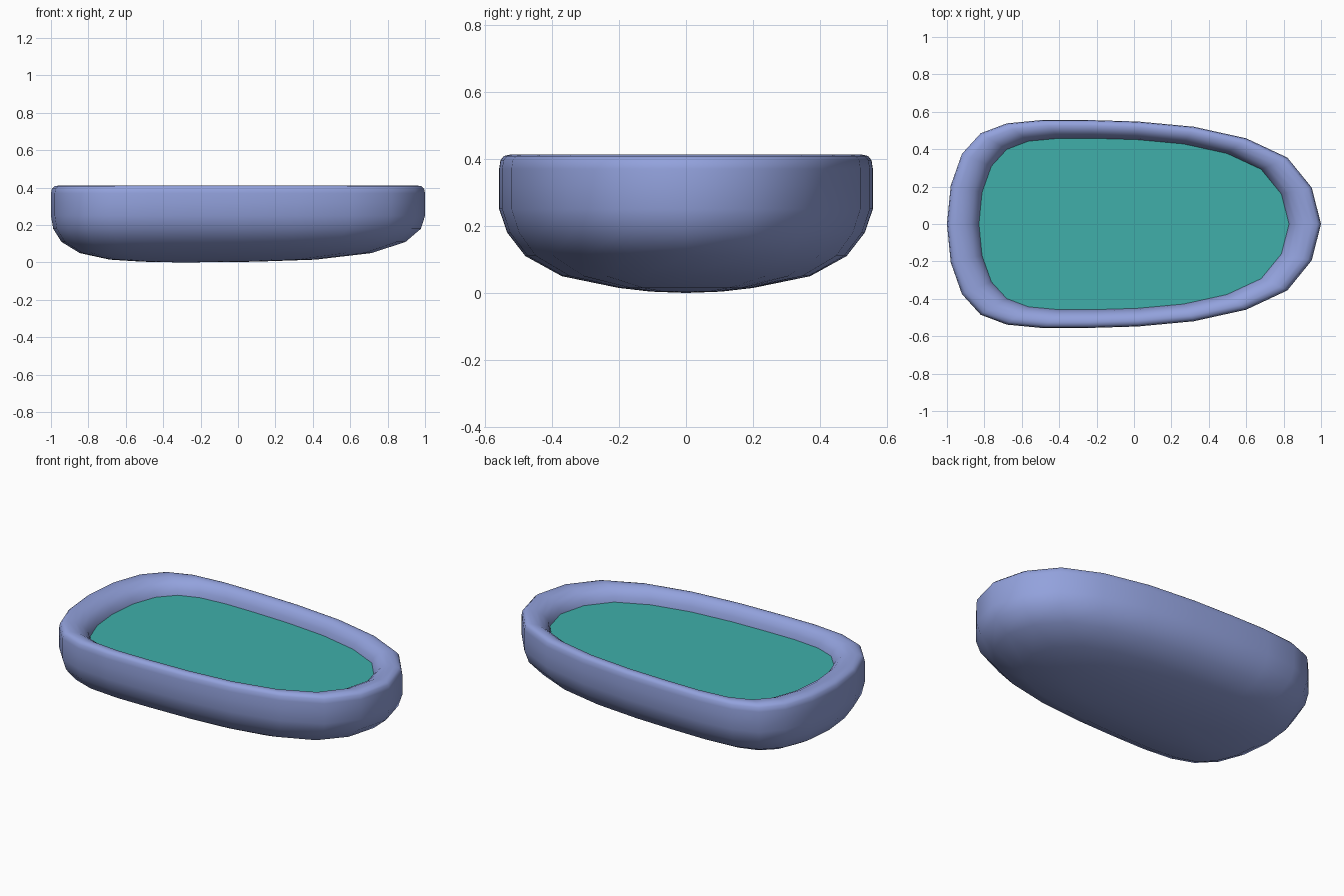
import bpy, bmesh

if "Cube" in bpy.data.objects:
    bpy.data.objects.remove(bpy.data.objects["Cube"])

def material(name, color):
    m = bpy.data.materials.new(name)
    m.diffuse_color = (*color, 1)
    m.use_nodes = True
    m.node_tree.nodes["Principled BSDF"].inputs["Base Color"].default_value = m.diffuse_color
    return m

blue = material("soft blue", (0.29, 0.36, 0.72))
teal = material("teal", (0.05, 0.43, 0.40))

# Plan outline: 24 sides, squarer at the left end, tapered at the right
half = [(1, 0), (.95, .195), (.82, .355), (.6, .458), (.32, .52), (.02, .548),
        (-.25, .556), (-.48, .557), (-.68, .538), (-.82, .485), (-.92, .375),
        (-.98, .205), (-1, 0)]
outline = half + [(x, -y) for x, y in half[-2:0:-1]]
CX = -0.3  # keel centre, where the underside is lowest

def build(name, rings, mat, cap_first=True):
    """Loft scaled outlines; ring = (x scale, y scale, z, x centre)."""
    bm = bmesh.new()
    loops = [[bm.verts.new((c + (x - c) * fx, y * fy, z)) for x, y in outline]
             for fx, fy, z, c in rings]
    n = len(outline)
    for a, b in zip(loops, loops[1:]):
        for i in range(n):
            j = (i + 1) % n
            bm.faces.new((a[i], a[j], b[j], b[i]))
    if cap_first:
        x, z = rings[0][3], rings[0][2] - 0.008
        v = bm.verts.new((x, 0, max(z, 0)))
        for i in range(n):
            bm.faces.new((v, loops[0][(i + 1) % n], loops[0][i]))
    else:
        bm.faces.new(loops[0])
    bmesh.ops.recalc_face_normals(bm, faces=bm.faces)
    if not cap_first and bm.faces[:][0].normal.z < 0:
        bmesh.ops.reverse_faces(bm, faces=bm.faces)
    me = bpy.data.meshes.new(name)
    bm.to_mesh(me)
    bm.free()
    me.materials.append(mat)
    for p in me.polygons:
        p.use_smooth = cap_first
    ob = bpy.data.objects.new(name, me)
    bpy.context.collection.objects.link(ob)
    return ob

# Hull underside, sides, rounded rim and inner wall in one loft
hull = [(.30, .19, .004, CX), (.55, .36, .015, CX), (.78, .665, .05, CX),
        (.92, .86, .11, CX), (.983, .957, .18, CX), (1, 1, .25, 0),
        (1, 1, .32, 0), (1, 1, .37, 0), (.995, .993, .395, 0),
        (.98, .975, .408, 0), (.95, .945, .412, 0), (.91, .905, .408, 0),
        (.87, .865, .39, 0), (.84, .835, .36, 0), (.827, .82, .32, 0),
        (.82, .81, .28, 0)]
build("tub_hull", hull, blue)

# Flat water sheet inside the rim
build("water_surface", [(.829, .823, .33, 0)], teal, cap_first=False)
